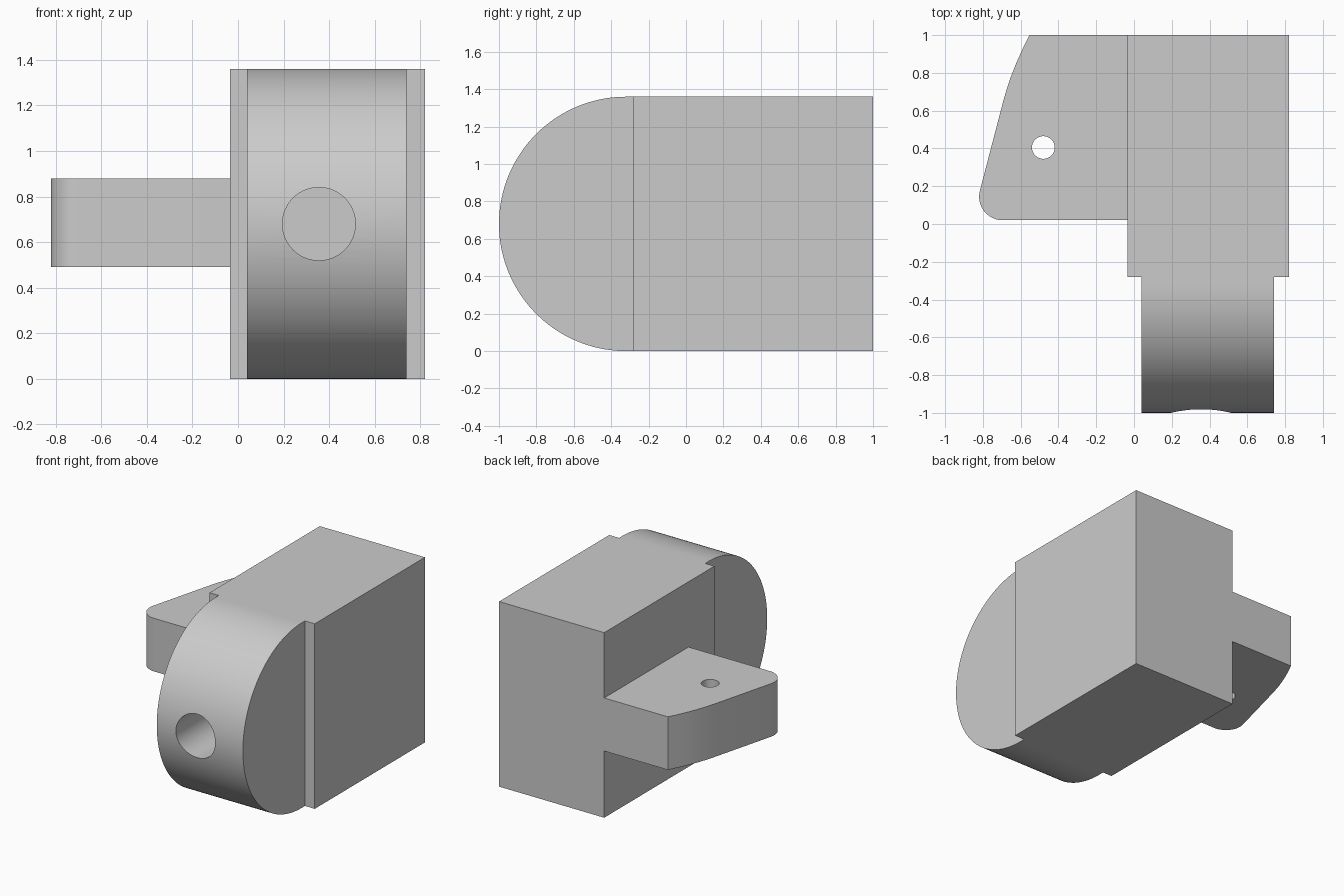
import bpy, bmesh, math
from mathutils import Matrix, Vector

if "Cube" in bpy.data.objects:
    bpy.data.objects.remove(bpy.data.objects["Cube"], do_unlink=True)

grey = bpy.data.materials.new("plain_grey")
grey.use_nodes = True
colour = (0.6, 0.6, 0.6, 1)
grey.diffuse_color = colour
grey.node_tree.nodes["Principled BSDF"].inputs["Base Color"].default_value = colour


def prism(name, outline, direction):
    """Extrude a closed 3D outline along a direction vector."""
    bm = bmesh.new()
    face = bm.faces.new([bm.verts.new(p) for p in outline])
    grown = bmesh.ops.extrude_face_region(bm, geom=[face])["geom"]
    tops = [v for v in grown if isinstance(v, bmesh.types.BMVert)]
    bmesh.ops.translate(bm, verts=tops, vec=direction)
    bmesh.ops.recalc_face_normals(bm, faces=bm.faces)
    mesh = bpy.data.meshes.new(name)
    bm.to_mesh(mesh)
    bm.free()
    mesh.materials.append(grey)
    obj = bpy.data.objects.new(name, mesh)
    bpy.context.collection.objects.link(obj)
    return obj


def arc(cx, cy, radius, start, end, steps):
    angles = [math.radians(start + (end - start) * i / steps) for i in range(steps + 1)]
    return [(cx + radius * math.cos(a), cy + radius * math.sin(a)) for a in angles]


def activate(obj):
    bpy.ops.object.select_all(action="DESELECT")
    obj.select_set(True)
    bpy.context.view_layer.objects.active = obj


def drill(obj, centre, radius, depth, rotation):
    """Cut a round hole, then remove the cutter."""
    bpy.ops.mesh.primitive_cylinder_add(vertices=64, radius=radius, depth=depth,
                                        location=centre, rotation=rotation)
    cutter = bpy.context.object
    cutter.hide_render = True
    cutter.data.materials.append(grey)
    cut = obj.modifiers.new("hole", "BOOLEAN")
    cut.operation = "DIFFERENCE"
    cut.solver = "EXACT"
    cut.object = cutter
    activate(obj)
    bpy.ops.object.modifier_apply(modifier=cut.name)
    bpy.data.objects.remove(cutter, do_unlink=True)


def smooth(obj):
    activate(obj)
    bpy.ops.object.shade_smooth_by_angle(angle=math.radians(30))


# Main block
left, right, front, back, top = 0.82, -0.035, -0.28, 1.0, 1.36
prism("main_block", [(right, front, 0), (left, front, 0), (left, back, 0), (right, back, 0)],
      (0, 0, top))

# Rounded nose with a blind hole in its front
r = top / 2
side = [(front, 0)] + arc(-1 + r, r, r, 270, 90, 72) + [(front, top)]
nose = prism("rounded_nose", [(0.04, y, z) for y, z in side], (0.7, 0, 0))
drill(nose, (0.355, -0.75, r), 0.16, 0.8, (math.pi / 2, 0, 0))
smooth(nose)

# Side flange with a rounded front corner, bowed outer edge and a through hole
bow = [(-0.695, 0.64), (-0.674, 0.715), (-0.648, 0.79), (-0.62, 0.86), (-0.588, 0.93), (-0.553, back)]
plan = [(right, 0.02)] + arc(-0.695, 0.145, 0.125, 270, 165, 16) + bow + [(right, back)]
flange = prism("side_flange", [(x, y, 0.49) for x, y in plan], (0, 0, 0.39))
drill(flange, (-0.48, 0.405, 0.685), 0.06, 1, (0, 0, 0))
smooth(flange)
